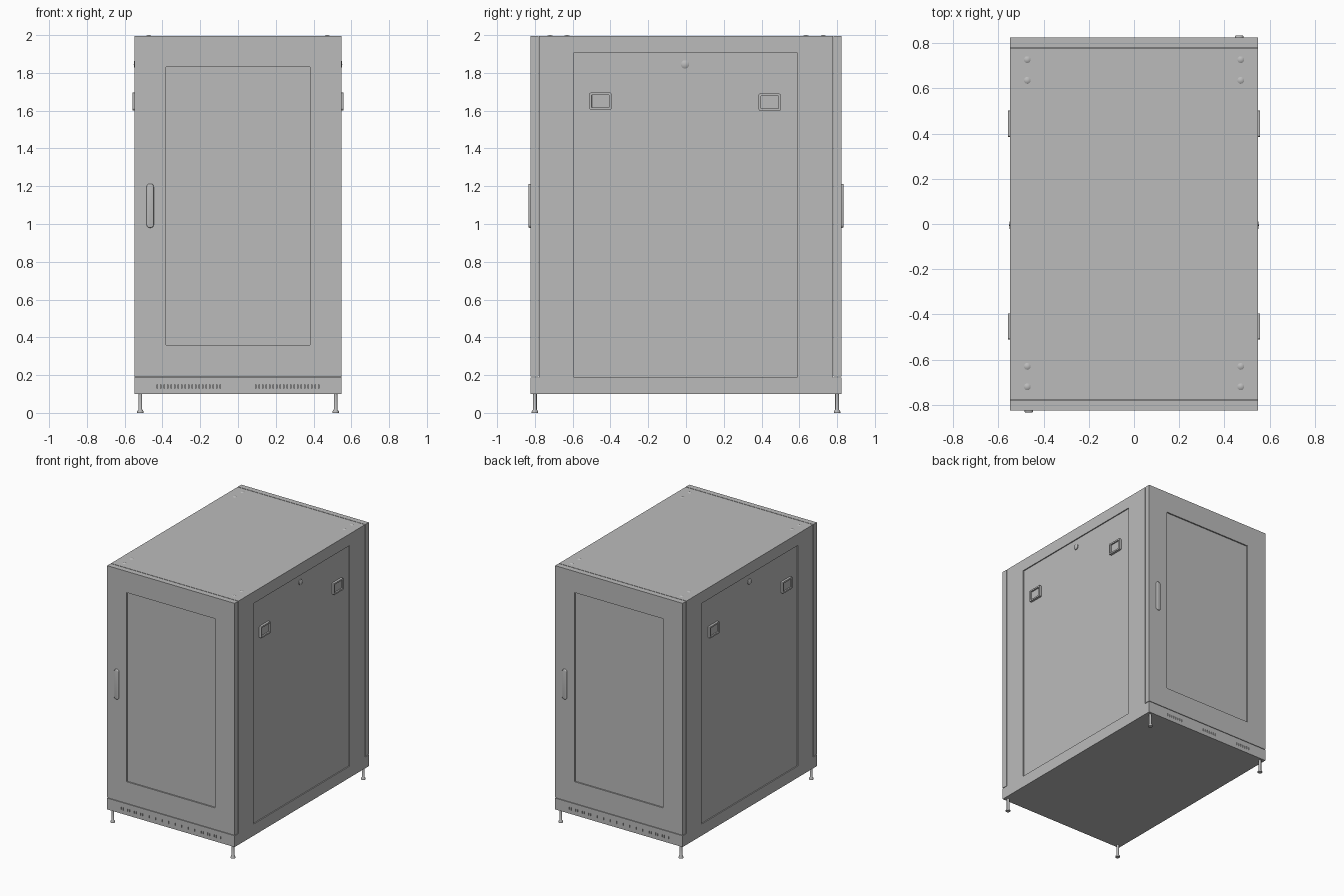
import bpy, bmesh, math
from mathutils import Vector, Matrix

if "Cube" in bpy.data.objects:
    bpy.data.objects.remove(bpy.data.objects["Cube"], do_unlink=True)

grey = bpy.data.materials.new("cabinet grey")
grey.use_nodes = True
grey.diffuse_color = (0.5, 0.5, 0.5, 1)
grey.node_tree.nodes["Principled BSDF"].inputs["Base Color"].default_value = grey.diffuse_color

W, D, TOP, BASE, SEAM = 0.548, 0.824, 1.995, 0.1, 0.19
INNER = 0.777


def finish(name, bm, smooth=False):
    bmesh.ops.recalc_face_normals(bm, faces=bm.faces)
    mesh = bpy.data.meshes.new(name)
    bm.to_mesh(mesh)
    bm.free()
    mesh.materials.append(grey)
    obj = bpy.data.objects.new(name, mesh)
    bpy.context.collection.objects.link(obj)
    if smooth:
        bpy.ops.object.select_all(action='DESELECT')
        obj.select_set(True)
        bpy.context.view_layer.objects.active = obj
        bpy.ops.object.shade_smooth_by_angle(angle=math.radians(40))
    return obj


def add_box(bm, lo, hi):
    lo, hi = Vector(lo), Vector(hi)
    mat = Matrix.Translation((lo + hi) / 2) @ Matrix.Diagonal((*(hi - lo), 1))
    return bmesh.ops.create_cube(bm, size=1, matrix=mat)["verts"]


def recess(bm, axis, side, lo, hi, depth):
    """Inset the face looking along the axis to the given rectangle and sink it."""
    bm.normal_update()
    face = max(bm.faces, key=lambda f: f.normal[axis] * side)
    bmesh.ops.inset_individual(bm, faces=[face], thickness=0.01)
    others = [a for a in range(3) if a != axis]

    def fit():
        mid = face.calc_center_median()
        for v in face.verts:
            for k, a in enumerate(others):
                v.co[a] = lo[k] if v.co[a] < mid[a] else hi[k]
    fit()
    bm.normal_update()
    bmesh.ops.inset_individual(bm, faces=[face], thickness=0.001)
    fit()
    for v in face.verts:
        v.co[axis] -= side * depth


def turned(name, profile, place):
    """Lathe a (radius, height) profile about z, then place it."""
    bm = bmesh.new()
    vs = [bm.verts.new((r, 0, h)) for r, h in profile]
    es = [bm.edges.new(p) for p in zip(vs, vs[1:])]
    bmesh.ops.spin(bm, geom=vs + es, cent=(0, 0, 0), axis=(0, 0, 1),
                   angle=math.tau, steps=20, use_duplicate=False)
    bmesh.ops.remove_doubles(bm, verts=bm.verts, dist=0.0002)
    bm.transform(place)
    return finish(name, bm, True)


# Main carcass with a sunken panel in each side
bm = bmesh.new()
add_box(bm, (-W, -INNER, BASE), (W, INNER, TOP))
for s in (-1, 1):
    recess(bm, 0, s, (-0.595, SEAM), (0.59, 1.905), 0.008)
finish("carcass", bm)

for s, end in ((-1, "front"), (1, "back")):
    # Door with a sunken window panel
    bm = bmesh.new()
    ys = sorted((s * (INNER + 0.004), s * D))
    add_box(bm, (-W, ys[0], SEAM + 0.002), (W, ys[1], TOP))
    recess(bm, 1, s, (-0.38, 0.36), (0.38, 1.83), 0.01)
    finish(end + "_door", bm)

    # Plinth with a row of fine vertical vent slits
    bm = bmesh.new()
    ys = sorted((s * INNER, s * (D - 0.012)))
    add_box(bm, (-W, ys[0], BASE), (W, ys[1], SEAM - 0.002))
    ys = sorted((s * (D - 0.012), s * D))
    add_box(bm, (-W, ys[0], BASE), (W, ys[1], 0.13))
    add_box(bm, (-W, ys[0], 0.15), (W, ys[1], SEAM - 0.002))
    count, pitch, slit = 47, 0.0186, 0.002
    cuts = [(i - (count - 1) / 2) * pitch for i in range(count)]
    lefts = [-W] + [c + slit / 2 for c in cuts]
    rights = [c - slit / 2 for c in cuts] + [W]
    for a, b in zip(lefts, rights):
        add_box(bm, (a, ys[0], 0.13), (b, ys[1], 0.15))
    finish(end + "_plinth", bm)

    # Rounded pull handle
    bm = bmesh.new()
    x = s * 0.465
    ys = sorted((s * 0.805, s * 0.834))
    add_box(bm, (x - 0.019, ys[0], 0.98), (x + 0.019, ys[1], 1.213))
    bmesh.ops.bevel(bm, geom=[e for e in bm.edges if abs(e.verts[0].co.y - e.verts[1].co.y) > 0.01],
                    offset=0.016, segments=5, profile=0.5, affect='EDGES')
    outer = [e for e in bm.edges if all(abs(v.co.y) > 0.83 for v in e.verts)]
    bmesh.ops.bevel(bm, geom=outer, offset=0.006, segments=3, profile=0.5, affect='EDGES')
    finish(end + "_handle", bm, True)

for s, side in ((-1, "right"), (1, "left")):
    # Side latches: raised frame around a sunken thumb plate
    for y, z, end in ((-0.453, 1.65, "front"), (0.443, 1.645, "back")):
        bm = bmesh.new()
        xs = sorted((s * 0.53, s * 0.558))
        add_box(bm, (xs[0], y - 0.058, z - 0.045), (xs[1], y + 0.058, z + 0.045))
        bmesh.ops.bevel(bm, geom=[e for e in bm.edges if abs(e.verts[0].co.x - e.verts[1].co.x) > 0.01],
                        offset=0.006, segments=2, profile=0.5, affect='EDGES')
        bm.normal_update()
        face = max(bm.faces, key=lambda f: f.normal.x * s)
        bmesh.ops.inset_individual(bm, faces=[face], thickness=0.012)
        bmesh.ops.inset_individual(bm, faces=[face], thickness=0.002)
        for v in face.verts:
            v.co.x -= s * 0.01
        finish(f"{side}_{end}_latch", bm)

    # Round lock
    turned(side + "_lock", [(0, 0.012), (0.014, 0.011), (0.022, 0.006), (0.022, -0.01), (0, -0.01)],
           Matrix.Translation((s * 0.54, -0.005, 1.845)) @ Matrix.Rotation(s * math.pi / 2, 4, 'Y'))

    # Domed roof bolts
    for i, y in enumerate((-0.72, -0.63, 0.635, 0.727)):
        turned(f"{side}_bolt_{i + 1}", [(0, 0.005), (0.009, 0.004), (0.015, 0), (0.015, -0.01), (0, -0.01)],
               Matrix.Translation((s * 0.472, y, TOP)))

    # Levelling feet
    for t, end in ((-1, "front"), (1, "back")):
        turned(f"{side}_{end}_foot",
               [(0, 0), (0.017, 0), (0.017, 0.008), (0.01, 0.018), (0.01, BASE + 0.005), (0, BASE + 0.005)],
               Matrix.Translation((s * 0.517, t * 0.8, 0)))
